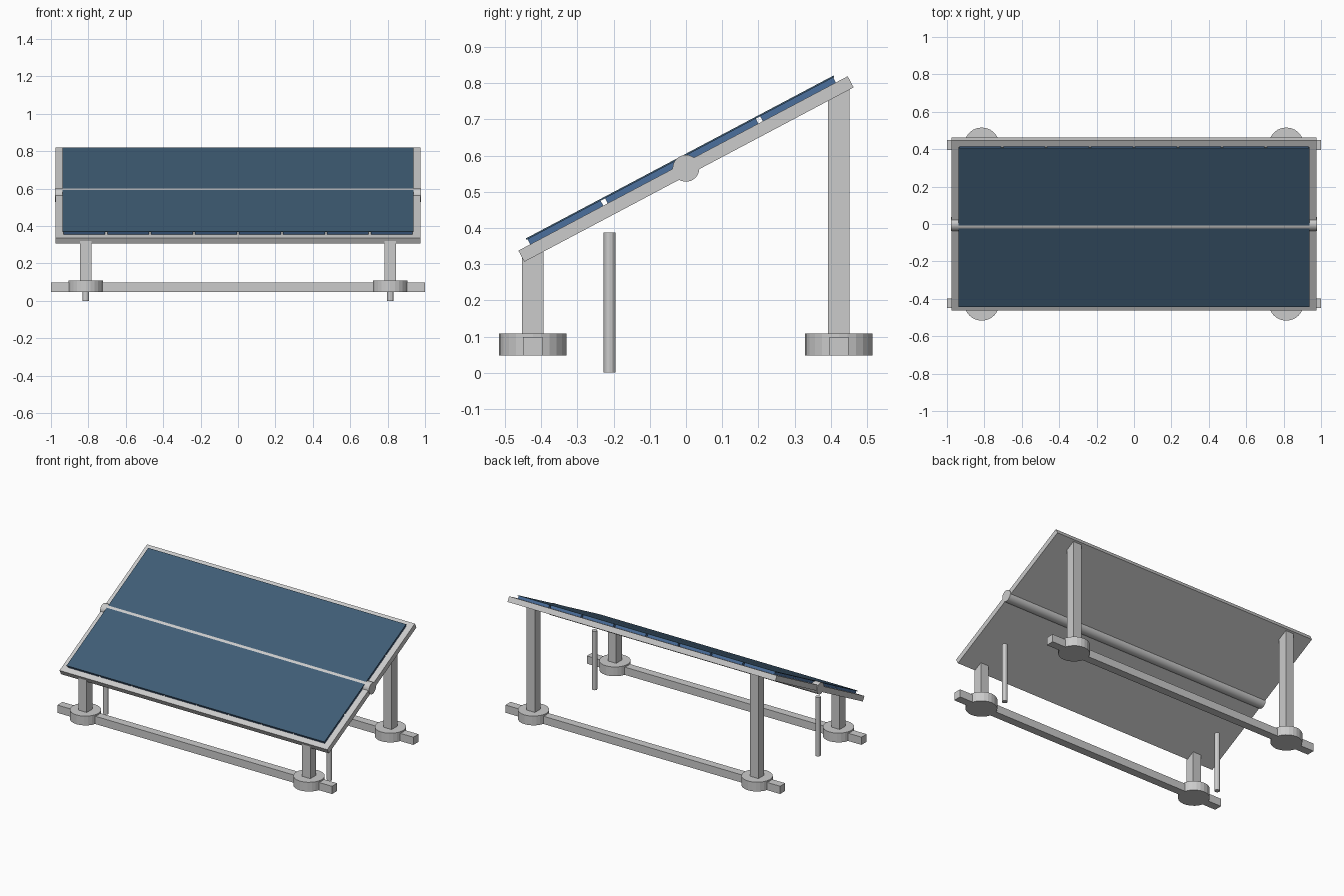
import bpy, bmesh, math
from mathutils import Matrix, Vector

if "Cube" in bpy.data.objects:
    bpy.data.objects.remove(bpy.data.objects["Cube"])

TILT = math.radians(27.9)
PIVOT = Matrix.Translation((0, 0, 0.563)) @ Matrix.Rotation(TILT, 4, 'X')


def material(name, color):
    m = bpy.data.materials.new(name)
    m.diffuse_color = color
    m.use_nodes = True
    m.node_tree.nodes["Principled BSDF"].inputs["Base Color"].default_value = m.diffuse_color
    return m


def finish(name, bm, mat=None):
    me = bpy.data.meshes.new(name)
    bm.to_mesh(me)
    bm.free()
    ob = bpy.data.objects.new(name, me)
    bpy.context.collection.objects.link(ob)
    if mat:
        me.materials.append(mat)
    return ob


def add_box(bm, center, size, matrix=Matrix()):
    bmesh.ops.create_cube(bm, size=1, matrix=matrix @ Matrix.Translation(center)
                          @ Matrix.Diagonal((*size, 1)))


def box(name, center, size, mat=None, matrix=Matrix()):
    bm = bmesh.new()
    add_box(bm, center, size, matrix)
    return finish(name, bm, mat)


def cylinder(name, center, radius, length, sides, axis='Z'):
    bm = bmesh.new()
    rot = Matrix.Rotation(math.pi / 2, 4, 'Y') if axis == 'X' else Matrix()
    bmesh.ops.create_cone(bm, cap_ends=True, segments=sides, radius1=radius,
                          radius2=radius, depth=length,
                          matrix=Matrix.Translation(center) @ rot)
    return finish(name, bm)


cell_blue = material("cell_blue", (0.07, 0.16, 0.34, 1))
glass_blue = material("glass_blue", (0.05, 0.11, 0.18, 1))

# tilted backing frame
box("panel_frame", (0, 0, 0), (1.95, 1.03, 0.035), matrix=PIVOT)

# 8 x 4 grid of solar cells
bm = bmesh.new()
for i in range(8):
    for j in range(4):
        add_box(bm, ((i - 3.5) * 0.235, (j - 1.5) * 0.2425, 0.025),
                (0.223, 0.2285, 0.016), PIVOT)
finish("solar_cells", bm, cell_blue)

# thin cover glass
box("cover_glass", (0, 0, 0.0352), (1.878, 0.962, 0.0046), glass_blue, PIVOT)

# pivot tube across the middle
tube = cylinder("pivot_tube", (0, 0, 0.565), 0.037, 1.958, 32, 'X')

# ground rails, feet and legs, front and back
for side, y, leg_top in (("front", -0.4235, 0.342), ("back", 0.4225, 0.787)):
    box(side + "_rail", (0, y, 0.0725), (2.0, 0.053, 0.051))
    for end, x in (("left", -0.814), ("right", 0.814)):
        cylinder(f"{side}_{end}_foot", (x, y, 0.0775), 0.0935, 0.061, 24)
        box(f"{side}_{end}_leg", (x, y, (leg_top + 0.06) / 2),
            (0.06, 0.06, leg_top - 0.06))

# slim ground stakes
for end, x in (("left", -0.814), ("right", 0.814)):
    cylinder(end + "_stake", (x, -0.211, 0.1935), 0.0165, 0.387, 12)

# smooth the tube
bpy.ops.object.select_all(action='DESELECT')
tube.select_set(True)
bpy.context.view_layer.objects.active = tube
bpy.ops.object.shade_smooth_by_angle()
